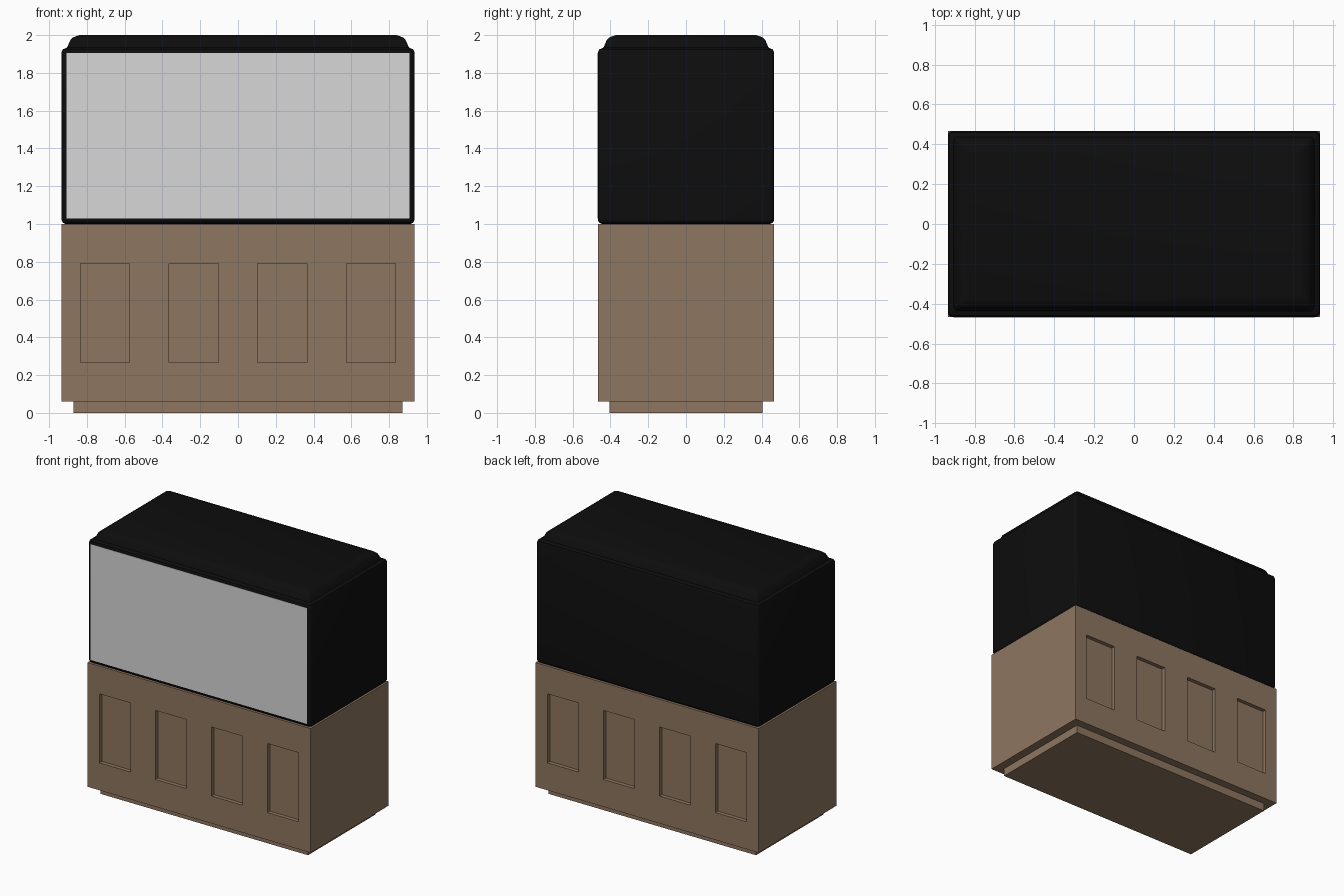
import bpy, bmesh, math
from mathutils import Vector

cube = bpy.data.objects.get("Cube")
if cube:
    bpy.data.objects.remove(cube, do_unlink=True)

HALF_X, HALF_Y = 0.935, 0.467


def material(name, rgb):
    m = bpy.data.materials.new(name)
    m.use_nodes = True
    color = (*rgb, 1)
    m.diffuse_color = color
    m.node_tree.nodes["Principled BSDF"].inputs["Base Color"].default_value = color
    return m


wood = material("brown wood", (0.27, 0.18, 0.115))
black = material("black plastic", (0.004, 0.004, 0.004))
grey = material("light grey glass", (0.68, 0.68, 0.68))


def finish(bm, name, mat):
    bmesh.ops.recalc_face_normals(bm, faces=bm.faces)
    mesh = bpy.data.meshes.new(name)
    bm.to_mesh(mesh)
    bm.free()
    mesh.materials.append(mat)
    obj = bpy.data.objects.new(name, mesh)
    bpy.context.collection.objects.link(obj)
    return obj


def box_mesh(low, high):
    bm = bmesh.new()
    bmesh.ops.create_cube(bm, size=1)
    low, high = Vector(low), Vector(high)
    for v in bm.verts:
        v.co = (low + high) / 2 + v.co * (high - low)
    return bm


def rounded_ring(bm, inset, z, radius, steps=3):
    """Rounded rectangle of vertices, inset from the full outline."""
    ring = []
    for i, (sx, sy) in enumerate([(1, 1), (-1, 1), (-1, -1), (1, -1)]):
        cx = sx * (HALF_X - inset - radius)
        cy = sy * (HALF_Y - inset - radius)
        for s in range(steps + 1):
            a = math.pi / 2 * (i + s / steps)
            ring.append(bm.verts.new((cx + radius * math.cos(a),
                                      cy + radius * math.sin(a), z)))
    return ring


# Plinth
finish(box_mesh((-0.87, -0.405, 0), (0.87, 0.405, 0.06)), "plinth", wood)

# Cabinet with four recessed panels on the front and the back
bm = box_mesh((-HALF_X, -HALF_Y, 0.06), (HALF_X, HALF_Y, 1.0))
centres = [(i - 1.5) * 0.469 for i in range(4)]
cuts = [((c + s * 0.13, 0, 0), (1, 0, 0)) for c in centres for s in (-1, 1)]
cuts += [((0, 0, z), (0, 0, 1)) for z in (0.267, 0.79)]
for point, normal in cuts:
    bmesh.ops.bisect_plane(bm, geom=bm.verts[:] + bm.edges[:] + bm.faces[:],
                           plane_co=point, plane_no=normal)
bm.normal_update()
panels = []
for f in bm.faces:
    c = f.calc_center_median()
    if (abs(f.normal.y) > 0.9 and 0.267 < c.z < 0.79
            and any(abs(c.x - p) < 0.05 for p in centres)):
        panels.append(f)
for f in bmesh.ops.extrude_discrete_faces(bm, faces=panels)["faces"]:
    side = 1 if f.calc_center_median().y > 0 else -1
    for v in f.verts:
        v.co.y -= side * 0.03
finish(bm, "cabinet", wood)

# Upper housing with rounded edges and a stepped lid: inset, height, corner radius
profile = [(0.022, 1.0, 0.012), (0.007, 1.007, 0.02), (0, 1.022, 0.025),
           (0, 1.908, 0.025), (0.007, 1.924, 0.02), (0.03, 1.934, 0.02),
           (0.048, 1.975, 0.02), (0.062, 1.988, 0.02), (0.095, 2.0, 0.02)]
bm = bmesh.new()
rings = [rounded_ring(bm, *p) for p in profile]
for lower, upper in zip(rings, rings[1:]):
    for i in range(len(lower)):
        j = (i + 1) % len(lower)
        bm.faces.new((lower[i], lower[j], upper[j], upper[i]))
bm.faces.new(rings[0][::-1])
bm.faces.new(rings[-1])
housing = finish(bm, "upper_housing", black)
bpy.ops.object.select_all(action="DESELECT")
housing.select_set(True)
bpy.context.view_layer.objects.active = housing
bpy.ops.object.shade_smooth_by_angle(angle=math.radians(25))

# Front glass plate
finish(box_mesh((-0.907, -HALF_Y - 0.002, 1.028), (0.907, -HALF_Y + 0.002, 1.905)),
       "front_glass", grey)
